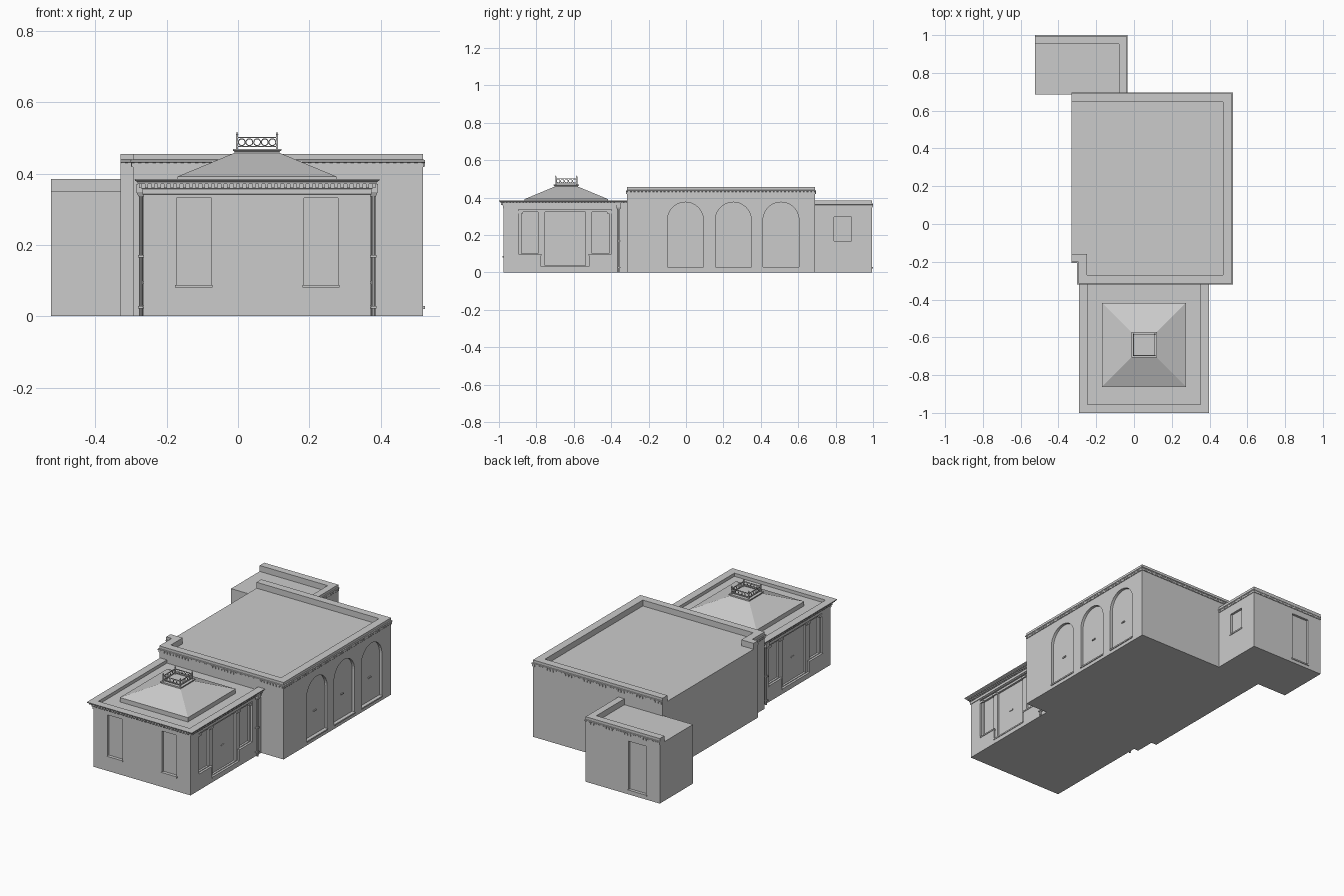
import bpy, bmesh, math
from mathutils import Vector

cube = bpy.data.objects.get("Cube")
if cube:
    bpy.data.objects.remove(cube, do_unlink=True)

stone = bpy.data.materials.new("pale_grey")
stone.use_nodes = True
stone.diffuse_color = (0.6, 0.6, 0.6, 1)
stone.node_tree.nodes["Principled BSDF"].inputs["Base Color"].default_value = (0.6, 0.6, 0.6, 1)


def finish(name, bm):
    """Turn a bmesh into a named, coloured object."""
    bmesh.ops.recalc_face_normals(bm, faces=bm.faces)
    mesh = bpy.data.meshes.new(name)
    bm.to_mesh(mesh)
    bm.free()
    mesh.materials.append(stone)
    ob = bpy.data.objects.new(name, mesh)
    bpy.context.collection.objects.link(ob)
    return ob


def loft(name, rings, closed_ends=True):
    """Join rings of equal point count into a closed solid."""
    bm = bmesh.new()
    rows = [[bm.verts.new(p) for p in ring] for ring in rings]
    n = len(rows[0])
    for a, b in zip(rows, rows[1:]):
        for i in range(n):
            bm.faces.new((a[i], a[(i + 1) % n], b[(i + 1) % n], b[i]))
    bm.faces.new(rows[0])
    bm.faces.new(rows[-1])
    return finish(name, bm)


def prism(name, pts, axis, lo, hi):
    """Extrude a flat outline along an axis."""
    place = {"x": lambda a, b, t: (t, a, b), "y": lambda a, b, t: (a, t, b),
             "z": lambda a, b, t: (a, b, t)}[axis]
    return loft(name, [[place(a, b, t) for a, b in pts] for t in (lo, hi)])


def rect(a0, a1, b0, b1):
    return [(a0, b0), (a1, b0), (a1, b1), (a0, b1)]


def boxes(name, spans):
    """Many boxes (x0, x1, y0, y1, z0, z1) in one object."""
    bm = bmesh.new()
    for x0, x1, y0, y1, z0, z1 in spans:
        made = bmesh.ops.create_cube(bm, size=1)["verts"]
        for v in made:
            v.co = ((x0 + x1) / 2 + v.co.x * (x1 - x0), (y0 + y1) / 2 + v.co.y * (y1 - y0),
                    (z0 + z1) / 2 + v.co.z * (z1 - z0))
    return finish(name, bm)


def cut(ob, cutters):
    """Subtract the cutters one by one, then discard them."""
    bpy.context.view_layer.objects.active = ob
    for c in cutters:
        c.hide_render = True
        mod = ob.modifiers.new("cut", "BOOLEAN")
        mod.operation, mod.solver, mod.object = "DIFFERENCE", "EXACT", c
        bpy.ops.object.modifier_apply(modifier=mod.name)
        bpy.data.objects.remove(c, do_unlink=True)


def cornice(name, path, profile, dentil, spacing=0.02):
    """Sweep a moulding along a wall path and hang dentils under it."""
    pts = [Vector(p) for p in path]
    normals = []
    for a, b in zip(pts, pts[1:]):
        d = (b - a).normalized()
        normals.append(Vector((d.y, -d.x)))
    rings = []
    for i, p in enumerate(pts):
        n0, n1 = normals[max(i - 1, 0)], normals[min(i, len(normals) - 1)]
        miter = (n0 + n1) / (1 + n0.dot(n1))
        rings.append([(*(p + miter * out), z) for out, z in profile])
    loft(name, rings)
    out, z0, z1 = dentil
    spans = []
    for a, b, n in zip(pts, pts[1:], normals):
        count = max(1, round((b - a).length / spacing))
        for k in range(count):
            c = a.lerp(b, (k + 0.5) / count) + n * (out / 2 - 0.001)
            hx, hy = (out / 2 + 0.001, spacing / 4) if abs(n.x) > 0.5 else (spacing / 4, out / 2 + 0.001)
            spans.append((c.x - hx, c.x + hx, c.y - hy, c.y + hy, z0, z1))
    boxes(name + "_dentils", spans)


def band(z, out):
    """Small moulding profile for the parapet walls."""
    return [(-0.004, z), (out * 0.5, z), (out * 0.5, z + 0.012), (out, z + 0.014),
            (out, z + 0.02), (-0.004, z + 0.022)]


# Main hall: corner notch, sunken roof, arched recesses
XL, XR, YF, YB = -0.33, 0.519, -0.315, 0.69
NX, NY = -0.295, -0.2
foot = [(XL, NY), (NX, NY), (NX, YF), (XR, YF), (XR, YB), (XL, YB)]
hall = prism("main_hall", foot, "z", 0, 0.455)
hall_roof = [(-0.25, -0.27), (0.472, -0.27), (0.472, 0.645), (-0.4, 0.645), (-0.4, -0.16), (-0.25, -0.16)]
arch_centres, arch_r = (-0.003, 0.253, 0.508), 0.096
cutters = [prism("roof_cutter", hall_roof, "z", 0.42, 0.6)]
for c in arch_centres:
    outline = [(c - arch_r, 0.028), (c + arch_r, 0.028)]
    outline += [(c + arch_r * math.cos(math.pi * k / 20), 0.279 + arch_r * math.sin(math.pi * k / 20))
                for k in range(21)]
    cutters.append(prism("arch_cutter", outline, "x", XR - 0.016, XR + 0.1))
cut(hall, cutters)
cornice("main_cornice", foot, band(0.418, 0.006), (0.0055, 0.42, 0.431))
boxes("arch_sills", [(XR - 0.016, XR + 0.005, c - arch_r, c + arch_r, 0.02, 0.028) for c in arch_centres])
boxes("arch_handles", [(XR - 0.018, XR - 0.01, c - 0.012, c + 0.012, 0.165, 0.172) for c in arch_centres])

# Rear annex: parapet on two sides, back door and side window
AX0, AX1, AY = -0.525, -0.04, 0.995
annex = prism("annex", rect(AX0, AX1, YB - 0.005, AY), "z", 0, 0.385)
cut(annex, [prism("roof_cutter", rect(-0.7, -0.08, 0.5, 0.952), "z", 0.35, 0.5),
            prism("door_cutter", rect(-0.435, -0.32, 0.028, 0.315), "y", AY - 0.014, 1.1),
            prism("window_cutter", rect(0.79, 0.885, 0.168, 0.295), "x", AX1 - 0.014, 0.1)])
cornice("annex_cornice", [(AX1, YB), (AX1, AY), (AX0, AY)], band(0.348, 0.005), (0.0045, 0.35, 0.361))
boxes("annex_sills", [(-0.44, -0.315, AY - 0.014, AY + 0.004, 0.02, 0.028),
                      (AX1 - 0.014, AX1 + 0.004, 0.785, 0.89, 0.16, 0.168)])

# Front pavilion: sunken roof, front windows, three-light side windows
PX0, PX1, PY = -0.265, 0.372, -0.975
MID = (PX0 + PX1) / 2
pavilion = prism("front_pavilion", rect(PX0, PX1, PY, YF + 0.005), "z", 0, 0.385)
cutters = [prism("roof_cutter", rect(-0.245, 0.352, -0.955, -0.2), "z", 0.366, 0.5)]
front_windows = ((-0.172, -0.075), (0.185, 0.281))
for a, b in front_windows:
    cutters.append(prism("window_cutter", rect(a, b, 0.088, 0.331), "y", -1.1, PY + 0.014))
tee = [(-0.895, 0.095), (-0.775, 0.095), (-0.775, 0.03), (-0.518, 0.03), (-0.518, 0.095),
       (-0.398, 0.095), (-0.398, 0.335), (-0.895, 0.335)]
lights = ((-0.88, -0.79, 0.102), (-0.755, -0.538, 0.036), (-0.503, -0.413, 0.102))
details = []
for wall, side in ((PX0, -1), (PX1, 1)):
    def span(deep, proud):
        return sorted((wall - side * deep, wall + side * proud))
    cutters.append(prism("tee_cutter", tee, "x", *span(0.01, 0.1)))
    for a, b, z in lights:
        cutters.append(prism("light_cutter", rect(a, b, z, 0.322), "x", *span(0.022, 0.1)))
        details.append((*span(0.022, 0.003), a - 0.018, b + 0.018, z - 0.012, z - 0.004))
    for y in (-0.887, -0.772, -0.521, -0.406):
        details.append((*span(0.012, -0.002), y - 0.016, y + 0.016, 0.315, 0.328))
    details.append((*span(0.024, -0.018), -0.658, -0.634, 0.165, 0.172))
cut(pavilion, cutters)
boxes("side_window_trim", details)
boxes("front_sills", [(a - 0.004, b + 0.004, PY - 0.005, PY + 0.014, 0.08, 0.088) for a, b in front_windows])
cornice("pavilion_cornice", [(PX0, YF), (PX0, PY), (PX1, PY), (PX1, YF)],
        [(-0.004, 0.34), (0.003, 0.342), (0.003, 0.357), (0.007, 0.358), (0.007, 0.37), (0.016, 0.371),
         (0.017, 0.376), (0.024, 0.38), (0.025, 0.385), (-0.004, 0.385)],
        (0.013, 0.36, 0.37), 0.0175)

# Rain pipes with hopper heads beside the pavilion
for label, wall, side in (("right", PX0, -1), ("left", PX1, 1)):
    x = wall + side * 0.007
    ring = [(x + 0.006 * math.cos(t * math.pi / 5), -0.36 + 0.006 * math.sin(t * math.pi / 5)) for t in range(10)]
    prism(label + "_rain_pipe", ring, "z", 0, 0.35)
    loft(label + "_hopper", [[(x + a * w, -0.36 + b * w, z) for a, b in rect(-1, 1, -1, 1)]
                             for w, z in ((0.007, 0.335), (0.013, 0.348), (0.013, 0.37))])
    boxes(label + "_pipe_clips", [(x - 0.009, x + 0.009, -0.37, -0.35, z, z + 0.006) for z in (0.022, 0.165)])

# Hipped pavilion roof with curb and cap
CX, CY = MID, -0.64
levels = ((0.223, 0.36), (0.223, 0.392), (0.217, 0.394), (0.063, 0.458), (0.063, 0.462), (0.068, 0.464), (0.068, 0.469))
loft("hipped_roof", [[(CX + a * w, CY + b * w, z) for a, b in rect(-1, 1, -1, 1)] for w, z in levels])

# Roof railing: corner posts, rails and a row of rings on each side
H = 0.056
corners = [(CX + a * H, CY + b * H) for a, b in rect(-1, 1, -1, 1)]
boxes("railing_posts", [(x - 0.003, x + 0.003, y - 0.003, y + 0.003, 0.466, 0.508) for x, y in corners])
rails = []
for z in (0.474, 0.499):
    for s in (-H, H):
        rails.append((CX - H, CX + H, CY + s - 0.0015, CY + s + 0.0015, z, z + 0.003))
        rails.append((CX + s - 0.0015, CX + s + 0.0015, CY - H, CY + H, z, z + 0.003))
boxes("railing_rails", rails)
for x, y in corners:
    loft("post_finial", [[(x + a * w, y + b * w, z) for a, b in rect(-1, 1, -1, 1)]
                         for w, z in ((0.0015, 0.506), (0.0035, 0.51), (0.0008, 0.517))])
bpy.ops.mesh.primitive_torus_add(major_radius=0.0095, minor_radius=0.0014, major_segments=16, minor_segments=6)
ring = bpy.context.object
ring.name = "railing_ring"
ring.data.materials.append(stone)
bpy.ops.object.shade_smooth_by_angle()
spots = [(s, k) for s in range(4) for k in range(5)]
for i, (s, k) in enumerate(spots):
    r = ring if i == 0 else ring.copy()
    if i:
        bpy.context.collection.objects.link(r)
    t, e = (k - 2) * 0.0215, H if s % 2 else -H
    r.location = (CX + t, CY + e, 0.488) if s < 2 else (CX + e, CY + t, 0.488)
    r.rotation_euler = (math.pi / 2, 0, 0 if s < 2 else math.pi / 2)
